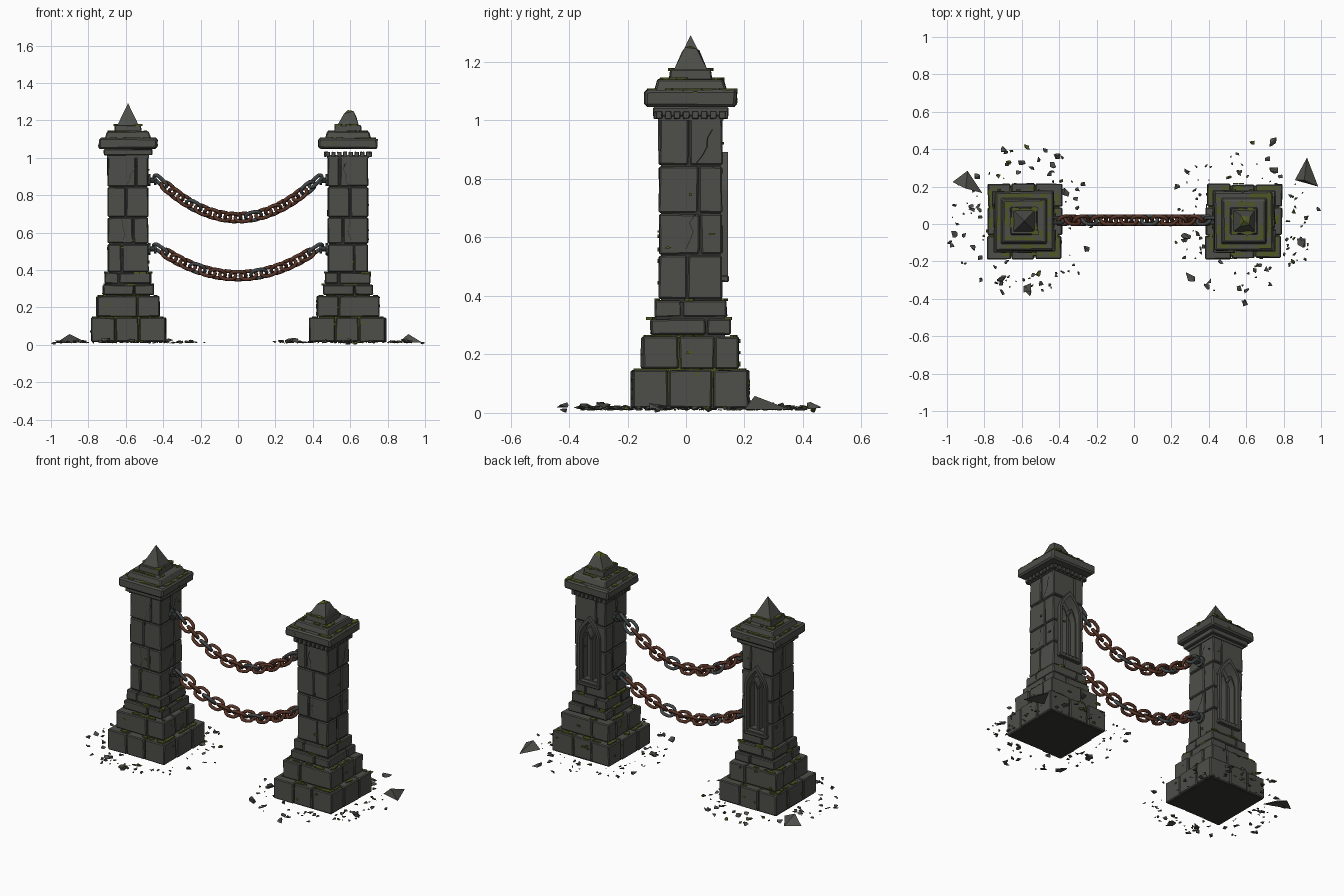
import bpy, bmesh, math, random
from mathutils import Vector, Matrix

if "Cube" in bpy.data.objects:
    bpy.data.objects.remove(bpy.data.objects["Cube"])

R = random.Random(7)
rnd = R.uniform
CY = 0.016          # pillar centre in y
CX = 0.588          # pillar distance from the middle


def mat(name, r, g, b):
    m = bpy.data.materials.new(name)
    m.diffuse_color = (r, g, b, 1)
    m.use_nodes = True
    m.node_tree.nodes["Principled BSDF"].inputs["Base Color"].default_value = m.diffuse_color
    return m


STONE = mat("dark_stone", 0.075, 0.075, 0.066)
MORTAR = mat("deep_stone", 0.036, 0.036, 0.032)
MOSS = mat("moss", 0.078, 0.096, 0.016)
RUST = mat("rusty_iron", 0.095, 0.034, 0.02)
IRON = mat("grey_iron", 0.055, 0.062, 0.062)
MATS = [STONE, MORTAR, MOSS, RUST, IRON]


def finish(bm, name, loc=(0, 0, 0), smooth=False):
    bmesh.ops.recalc_face_normals(bm, faces=bm.faces[:])
    me = bpy.data.meshes.new(name)
    for f in bm.faces:
        f.smooth = smooth
    bm.to_mesh(me)
    bm.free()
    for m in MATS:
        me.materials.append(m)
    ob = bpy.data.objects.new(name, me)
    ob.location = loc
    bpy.context.collection.objects.link(ob)
    return ob


def block(bm, lo, hi, m=0, bev=0.006, jit=0.003, taper=1.0):
    """Chipped stone block between two corners."""
    vs = bmesh.ops.create_cube(bm, size=1)["verts"]
    c = [(a + b) / 2 for a, b in zip(lo, hi)]
    s = [b - a for a, b in zip(lo, hi)]
    for v in vs:
        k = taper if v.co.z > 0 else 1
        v.co = Vector((c[0] + v.co.x * s[0] * k, c[1] + v.co.y * s[1] * k, c[2] + v.co.z * s[2]))
        v.co += Vector((rnd(-jit, jit), rnd(-jit, jit), rnd(-jit, jit) * 0.6))
    for f in {f for v in vs for f in v.link_faces}:
        f.material_index = m
    if bev:
        es = list({e for v in vs for e in v.link_edges})
        bmesh.ops.bevel(bm, geom=es, offset=bev, segments=1, affect='EDGES')


def course(bm, h, z0, z1, cx, cy, push=0.006, gap=0.0025):
    """Ring of blocks; cx and cy are the joints as fractions of the half width."""
    xs, ys = [-1] + cx + [1], [-1] + cy + [1]
    for i in range(len(xs) - 1):
        for j in range(len(ys) - 1):
            if 0 < i < len(xs) - 2 and 0 < j < len(ys) - 2:
                continue
            lo = [xs[i] * h + gap, ys[j] * h + gap, z0 + gap]
            hi = [xs[i + 1] * h - gap, ys[j + 1] * h - gap, z1 - gap]
            lo[0] -= rnd(0, push) if i == 0 else 0
            lo[1] -= rnd(0, push) if j == 0 else 0
            hi[0] += rnd(0, push) if i == len(xs) - 2 else 0
            hi[1] += rnd(0, push) if j == len(ys) - 2 else 0
            block(bm, lo, hi, 0, 0.005, 0.0025)


def hull(bm, pts, rule=lambda n: 0):
    vs = [bm.verts.new(p) for p in pts]
    out = bmesh.ops.convex_hull(bm, input=vs)
    for f in [g for g in out["geom"] if isinstance(g, bmesh.types.BMFace)]:
        f.normal_update()
        f.material_index = rule(f.normal)
    loose = [v for v in vs if v.is_valid and not v.link_faces]
    bmesh.ops.delete(bm, geom=loose, context='VERTS')


def chunk(bm, x, y, s, z=0.008):
    pts = [(x + rnd(-s, s), y + rnd(-s, s), z + rnd(0, min(s * 1.1, 0.03))) for _ in range(9)]
    m = 2 if R.random() < 0.15 else 0
    hull(bm, pts, lambda n: m)


def tuft(bm, c, s):
    """Irregular moss patch, flat along its smallest size."""
    t = s.index(min(s))
    u, v = [i for i in range(3) if i != t]
    pts = []
    for k in range(7):
        a = k * math.tau / 7
        r = rnd(0.6, 1.15)
        for q in (-1, 1):
            p = list(c)
            p[u] += s[u] * r * math.cos(a)
            p[v] += s[v] * r * math.sin(a)
            p[t] += s[t] * q
            pts.append(p)
    hull(bm, pts, lambda n: 2)


def arch(hw, z0, zs, za, n=7):
    """Pointed arch outline in x and z."""
    left = [(-hw * (1 - (k / n) ** 1.7), zs + (za - zs) * k / n) for k in range(n + 1)]
    return [(-hw, z0)] + left + [(-x, z) for x, z in left[-2::-1]] + [(hw, z0)]


def arch_ring(bm, outer, inner, y0, y1, dx=0):
    n = len(outer)
    rows = [[bm.verts.new((x + dx, y, z)) for x, z in p]
            for p, y in ((outer, y0), (outer, y1), (inner, y1), (inner, y0))]
    for r in range(4):
        a, b = rows[r], rows[(r + 1) % 4]
        for k in range(n):
            bm.faces.new((a[k], a[(k + 1) % n], b[(k + 1) % n], b[k]))


def crack(bm, axis, side, h, pts, w=0.0022):
    """Thin dark zigzag lying on a shaft face."""
    for (u0, z0), (u1, z1) in zip(pts, pts[1:]):
        quad = [(u0 - w, z0), (u0 + w, z0), (u1 + w, z1), (u1 - w, z1)]
        vs = [bm.verts.new((side * h, u, z) if axis == 0 else (u, side * h, z)) for u, z in quad]
        bm.faces.new(vs).material_index = 1


def pillar(side):
    name = "left" if side < 0 else "right"
    loc = (side * CX, CY, 0)
    # stepped plinth: mossy bed under stone blocks
    bm = bmesh.new()
    block(bm, (-0.19, -0.19, 0.0145), (0.19, 0.19, 0.03), 1, 0, 0)
    for h, z in ((0.186, 0.141), (0.154, 0.256), (0.118, 0.38)):
        block(bm, (-h, -h, 0.02), (h, h, z), 2 if h > 0.12 else 1, 0, 0)
    course(bm, 0.195, 0.015, 0.148, [-0.35, 0.3], [-0.4, 0.38], 0.014)
    course(bm, 0.164, 0.148, 0.263, [-0.3 * side], [-0.25, 0.5], 0.01)
    course(bm, 0.134, 0.265, 0.323, [0.25], [0.4 * side], 0.007)
    course(bm, 0.122, 0.325, 0.388, [-0.4], [-0.25], 0.005)
    finish(bm, name + "_plinth", loc)
    # shaft courses and their core, with a niche cut in the back
    bm = bmesh.new()
    zs = [0.388, 0.54, 0.682, 0.845, 1.008]
    for k in range(4):
        course(bm, 0.109, zs[k], zs[k + 1], [(0.3, -0.25, 0.1, -0.4)[k] * side], [(-0.1, 0.3, 0.25, -0.05)[k]], 0.003)
    shaft = finish(bm, name + "_shaft_blocks", loc)
    bm = bmesh.new()
    block(bm, (-0.102, -0.102, 0.36), (0.102, 0.102, 1.006), 1, 0, 0)
    core = finish(bm, name + "_shaft_core", loc)
    bm = bmesh.new()
    inner = arch(0.062, 0.475, 0.76, 0.866)
    rows = [[bm.verts.new((x, y, z)) for x, z in inner] for y in (0.06, 0.15)]
    for r in rows:
        bm.faces.new(r)
    for k in range(len(inner)):
        j = (k + 1) % len(inner)
        bm.faces.new((rows[0][k], rows[0][j], rows[1][j], rows[1][k]))
    cutter = finish(bm, name + "_niche_cutter", loc)
    cutter.hide_render = True
    cutter.hide_viewport = True
    for ob in (shaft, core):
        b = ob.modifiers.new("niche", 'BOOLEAN')
        b.object, b.operation, b.solver = cutter, 'DIFFERENCE', 'EXACT'
    # niche tracery: outer frame, two lancets, sill
    bm = bmesh.new()
    arch_ring(bm, arch(0.076, 0.455, 0.76, 0.892), arch(0.061, 0.475, 0.76, 0.864), 0.08, 0.127)
    for dx in (-0.03, 0.03):
        arch_ring(bm, arch(0.031, 0.475, 0.72, 0.8), arch(0.024, 0.48, 0.72, 0.783), 0.06, 0.1, dx)
    block(bm, (-0.08, 0.10, 0.448), (0.08, 0.13, 0.47), 0, 0.004, 0.001)
    finish(bm, name + "_niche_tracery", loc)
    # band or dentils under the cap
    bm = bmesh.new()
    if side < 0:
        block(bm, (-0.13, -0.13, 1.014), (0.13, 0.13, 1.046), 0, 0.004, 0.002)
    else:
        for k in range(8):
            u = -0.108 + k * 0.216 / 7
            for v in (-0.116, 0.116):
                for a, b in ((u, v), (v, u)):
                    block(bm, (a - 0.011, b - 0.011, 1.006), (a + 0.011, b + 0.011, 1.032), 0, 0.002, 0.001)
    block(bm, (-0.112, -0.112, 1.0), (0.112, 0.112, 1.016), 0, 0, 0)
    finish(bm, name + "_dentils", loc)
    # stepped cap and spike (the right one is broken off)
    bm = bmesh.new()
    block(bm, (-0.157, -0.157, 1.048), (0.157, 0.157, 1.104), 0, 0.009, 0.004)
    block(bm, (-0.124, -0.124, 1.100), (0.124, 0.124, 1.142), 0, 0.006, 0.003, 0.9)
    block(bm, (-0.073, -0.073, 1.138), (0.073, 0.073, 1.175), 0, 0.004, 0.002, 0.95)
    foot = [(x, y, 1.172) for x in (-0.058, 0.058) for y in (-0.058, 0.058)]
    if side < 0:
        hull(bm, foot + [(0, 0, 1.292)])
    else:
        top = [(-0.022, -0.03, 1.235), (-0.018, 0.03, 1.24), (0.0, 0, 1.255), (0.03, -0.02, 1.25),
               (0.032, 0.02, 1.245), (0.045, 0.0, 1.22)]
        hull(bm, foot + top, lambda n: 2 if n.z > 0.65 else 0)
    finish(bm, name + "_cap", loc)
    # moss on every ledge, and hanging over some block faces
    bm = bmesh.new()
    for h, z, n in ((0.176, 0.147, 22), (0.146, 0.262, 18), (0.126, 0.323, 6), (0.115, 0.387, 8),
                    (0.136, 1.104, 22), (0.092, 1.142, 16), (0.064, 1.175, 7)):
        for _ in range(n):
            u, v = rnd(-h, h), h * R.choice((-1, 1))
            l, w = rnd(0.012, 0.036), rnd(0.008, 0.016)
            if R.random() < 0.5:
                tuft(bm, (u, v, z), (l, w, 0.005))
            else:
                tuft(bm, (v, u, z), (w, l, 0.005))
    for h, z0, z1, n in ((0.2, 0.03, 0.14, 12), (0.167, 0.16, 0.25, 8), (0.11, 0.4, 0.98, 8), (0.156, 1.06, 1.1, 5)):
        for _ in range(n):
            u, v, z = rnd(-h, h) * 0.9, h * R.choice((-1, 1)), rnd(z0, z1)
            l, w = rnd(0.006, 0.014), rnd(0.004, 0.009)
            if R.random() < 0.5:
                tuft(bm, (u, v, z), (l, 0.0035, w))
            else:
                tuft(bm, (v, u, z), (0.0035, l, w))
    finish(bm, name + "_moss", loc)
    # cracks
    bm = bmesh.new()
    for axis, s in ((0, -1), (0, 1), (1, -1)):
        for z0 in (0.56, 0.85):
            u, pts = rnd(-0.03, 0.04), []
            for k in range(5):
                pts.append((u, z0 + k * 0.03))
                u += rnd(-0.02, 0.025)
            crack(bm, axis, s, 0.1135, pts)
    finish(bm, name + "_cracks", loc)
    # rubble around the foot
    bm = bmesh.new()
    for _ in range(95):
        a, r = rnd(0, math.tau), rnd(0.23, 0.41)
        x, y = r * math.cos(a), r * math.sin(a)
        if max(abs(x), abs(y)) > 0.2 and side * x < 0.39:
            chunk(bm, x, y, rnd(0.005, 0.019))
    big = ((-0.01, 0.3), (0.02, -0.355), (-0.12, -0.3), (0.22, 0.15)) if side < 0 else \
          ((0.16, 0.28), (0.0, -0.43), (-0.29, -0.3), (-0.31, -0.08), (0.16, 0.42), (0.31, -0.12))
    for x, y in big:
        chunk(bm, x, y, 0.028)
    finish(bm, name + "_rubble", loc)
    # iron wall anchors facing the middle
    bm = bmesh.new()
    for z in (0.88, 0.513):
        for x, r, l in ((0.474, 0.032, 0.012), (0.458, 0.014, 0.03), (0.443, 0.026, 0.012)):
            m = Matrix.Translation((side * x, 0.02, z)) @ Matrix.Rotation(math.pi / 2, 4, 'Y')
            bmesh.ops.create_cone(bm, cap_ends=True, segments=8, radius1=r, radius2=r, depth=l, matrix=m)
    for f in bm.faces:
        f.material_index = 4
    finish(bm, name + "_chain_anchors")


def link(bm, m, mi, hl=0.043, hw=0.03, r=0.0098, n=7, k=8):
    """One stadium-shaped chain link."""
    path = []
    for s in (1, -1):
        for i in range(n):
            a = -math.pi / 2 + math.pi * i / (n - 1)
            d = Vector((math.cos(a), math.sin(a), 0)) * s
            path.append((Vector((s * (hl - hw), 0, 0)) + d * hw, d))
    rings = [[bm.verts.new(m @ (p + d * r * math.cos(t * math.tau / k) + Vector((0, 0, r * math.sin(t * math.tau / k)))))
              for t in range(k)] for p, d in path]
    for i in range(len(rings)):
        a, b = rings[i], rings[(i + 1) % len(rings)]
        for t in range(k):
            bm.faces.new((a[t], a[(t + 1) % k], b[(t + 1) % k], b[t])).material_index = mi


def chain(name, z_low, rise, count):
    e = 0.415
    f = lambda x: z_low + rise * (x / e) ** 2
    xs = [-e + 2 * e * i / 800 for i in range(801)]
    acc = [0]
    for a, b in zip(xs, xs[1:]):
        acc.append(acc[-1] + math.hypot(b - a, f(b) - f(a)))
    bm = bmesh.new()
    for i in range(count):
        x = next(x for x, s in zip(xs, acc) if s >= acc[-1] * i / (count - 1) - 1e-9)
        tilt = -math.atan(2 * rise * x / e ** 2)
        m = Matrix.Translation((x, 0.02, f(x))) @ Matrix.Rotation(tilt, 4, 'Y') \
            @ Matrix.Rotation(math.pi / 4 * (1 if i % 2 else -1), 4, 'X')
        end = i in (0, count - 1)
        link(bm, m, 4 if end or i % 6 == 4 else 3, hw=0.018 if end else 0.03)
    finish(bm, name, smooth=True)


for s in (-1, 1):
    pillar(s)
chain("upper_chain", 0.68, 0.195, 18)
chain("lower_chain", 0.37, 0.14, 17)

# fallen spikes lying on the ground
bm = bmesh.new()
hull(bm, [(-0.97, 0.225, 0.012), (-0.89, 0.285, 0.012), (-0.81, 0.165, 0.012), (-0.9, 0.19, 0.058)])
hull(bm, [(0.86, 0.235, 0.012), (0.925, 0.355, 0.012), (0.985, 0.2, 0.012), (0.91, 0.235, 0.058)])
for x, y in ((-0.985, -0.1), (0.985, 0.08), (0.63, 0.435), (0.59, -0.42)):
    chunk(bm, x, y, 0.015, 0.0)
finish(bm, "fallen_spikes")
